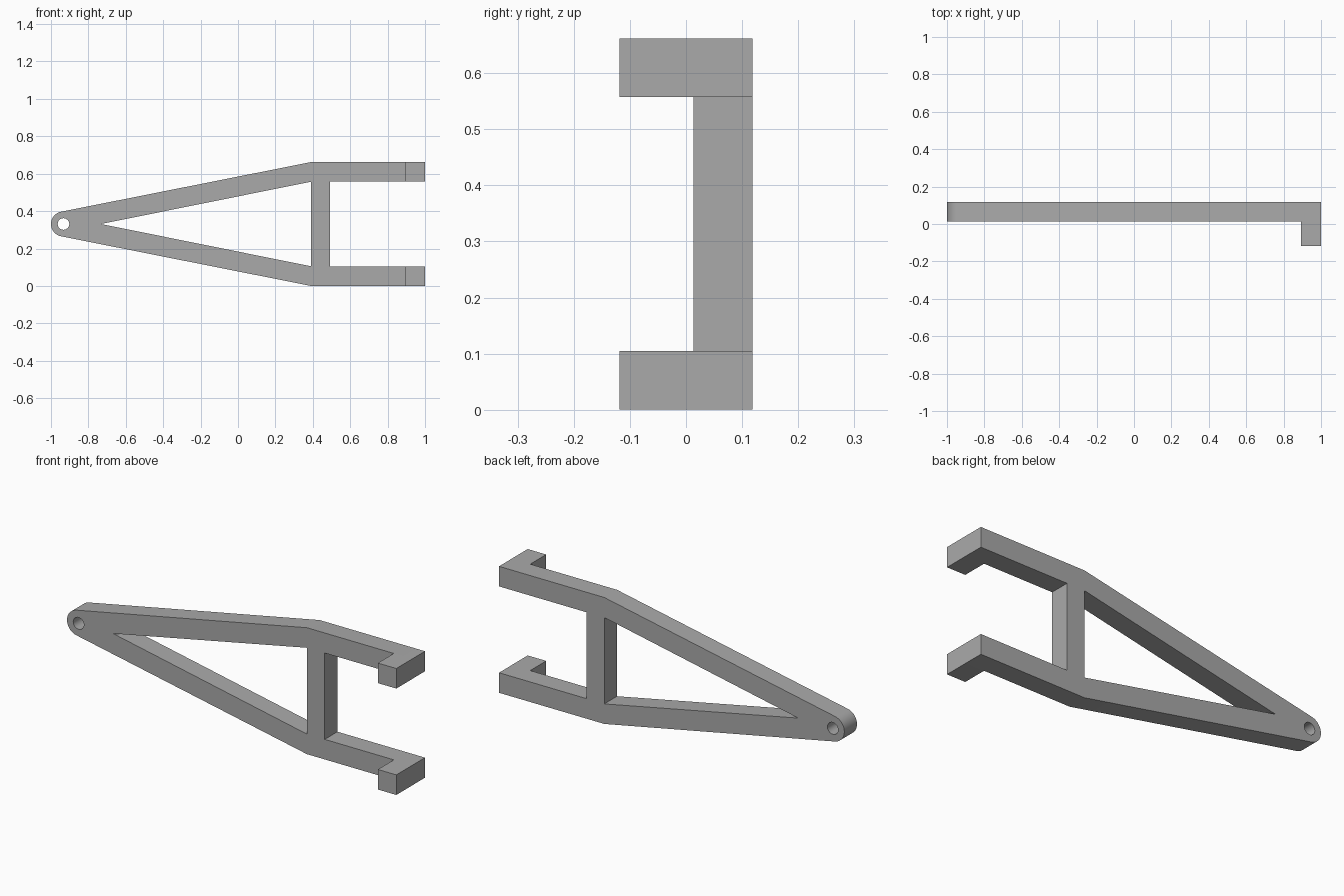
import bpy, bmesh, math

if "Cube" in bpy.data.objects:
    bpy.data.objects.remove(bpy.data.objects["Cube"])

MID = 0.331              # mirror height of the frame
BAR = 0.105              # thickness of every bar
TOP = 2 * MID
FRONT, BACK = 0.0135, 0.1185
EYE_X, EYE_R, HOLE_R = -0.933, 0.067, 0.031
BEND_X, CROSS_X, LUG_X = 0.39, 0.493, 0.893

grey = bpy.data.materials.new("grey_metal")
grey.use_nodes = True
color = (0.4, 0.4, 0.4, 1)
grey.diffuse_color = color
grey.node_tree.nodes["Principled BSDF"].inputs["Base Color"].default_value = color


def arc(radius, start, end, count):
    angles = [math.radians(start + (end - start) * i / count) for i in range(count + 1)]
    return [(EYE_X + radius * math.cos(a), MID + radius * math.sin(a)) for a in angles]


def make_object(name, mesh):
    obj = bpy.data.objects.new(name, mesh)
    bpy.context.collection.objects.link(obj)
    return obj


def plate(name, outlines, y0, y1):
    """Extrude closed x-z outlines (later ones are holes) between two depths."""
    curve = bpy.data.curves.new(name + "_profile", "CURVE")
    curve.dimensions = "2D"
    curve.fill_mode = "BOTH"
    curve.extrude = (y1 - y0) / 2
    for points in outlines:
        spline = curve.splines.new("POLY")
        spline.points.add(len(points) - 1)
        for p, (x, z) in zip(spline.points, points):
            p.co = (x, z, 0, 1)
        spline.use_cyclic_u = True
    helper = make_object(name + "_profile", curve)
    graph = bpy.context.evaluated_depsgraph_get()
    mesh = bpy.data.meshes.new_from_object(helper.evaluated_get(graph))
    bpy.data.objects.remove(helper)
    bm = bmesh.new()
    bm.from_mesh(mesh)
    for v in bm.verts:
        x, z, d = v.co
        v.co = (x, (y0 + y1) / 2 - d, z)
    bmesh.ops.remove_doubles(bm, verts=bm.verts, dist=0.0001)
    bmesh.ops.recalc_face_normals(bm, faces=bm.faces)
    bm.to_mesh(mesh)
    bm.free()
    mesh.materials.clear()
    mesh.materials.append(grey)
    return make_object(name, mesh)


# Fork frame: rounded eye, two sloping bars, crossbar and two straight arms
slope = math.degrees(math.atan2(MID - EYE_R, BEND_X - EYE_X))
slope += math.degrees(math.atan2(0, 1))
outer = arc(EYE_R, 90 + slope, 270 - slope, 20) + [
    (BEND_X, 0), (1, 0), (1, BAR), (CROSS_X, BAR),
    (CROSS_X, TOP - BAR), (1, TOP - BAR), (1, TOP), (BEND_X, TOP)]
window = [(-0.733, MID), (BEND_X, TOP - BAR), (BEND_X, BAR)]
eye_hole = arc(HOLE_R, 0, 345, 23)
frame = plate("fork_frame", [outer, window, eye_hole], FRONT, BACK)

# Lugs pointing forward at the arm ends, joined into the frame
for name, z in (("lower_lug", 0), ("upper_lug", TOP - BAR)):
    box = [(LUG_X, z), (1, z), (1, z + BAR), (LUG_X, z + BAR)]
    lug = plate(name, [box], -BACK, FRONT)
    lug.hide_render = True
    union = frame.modifiers.new(name, "BOOLEAN")
    union.operation = "UNION"
    union.solver = "EXACT"
    union.object = lug
    bpy.context.view_layer.objects.active = frame
    bpy.ops.object.modifier_apply(modifier=name)
    bpy.data.objects.remove(lug)

# Merge coplanar faces, then smooth only the round eye and its hole
bm = bmesh.new()
bm.from_mesh(frame.data)
bmesh.ops.dissolve_limit(bm, angle_limit=math.radians(1), verts=bm.verts, edges=bm.edges)
bm.to_mesh(frame.data)
bm.free()
bpy.ops.object.select_all(action="DESELECT")
frame.select_set(True)
bpy.context.view_layer.objects.active = frame
bpy.ops.object.shade_smooth_by_angle(angle=math.radians(30))
